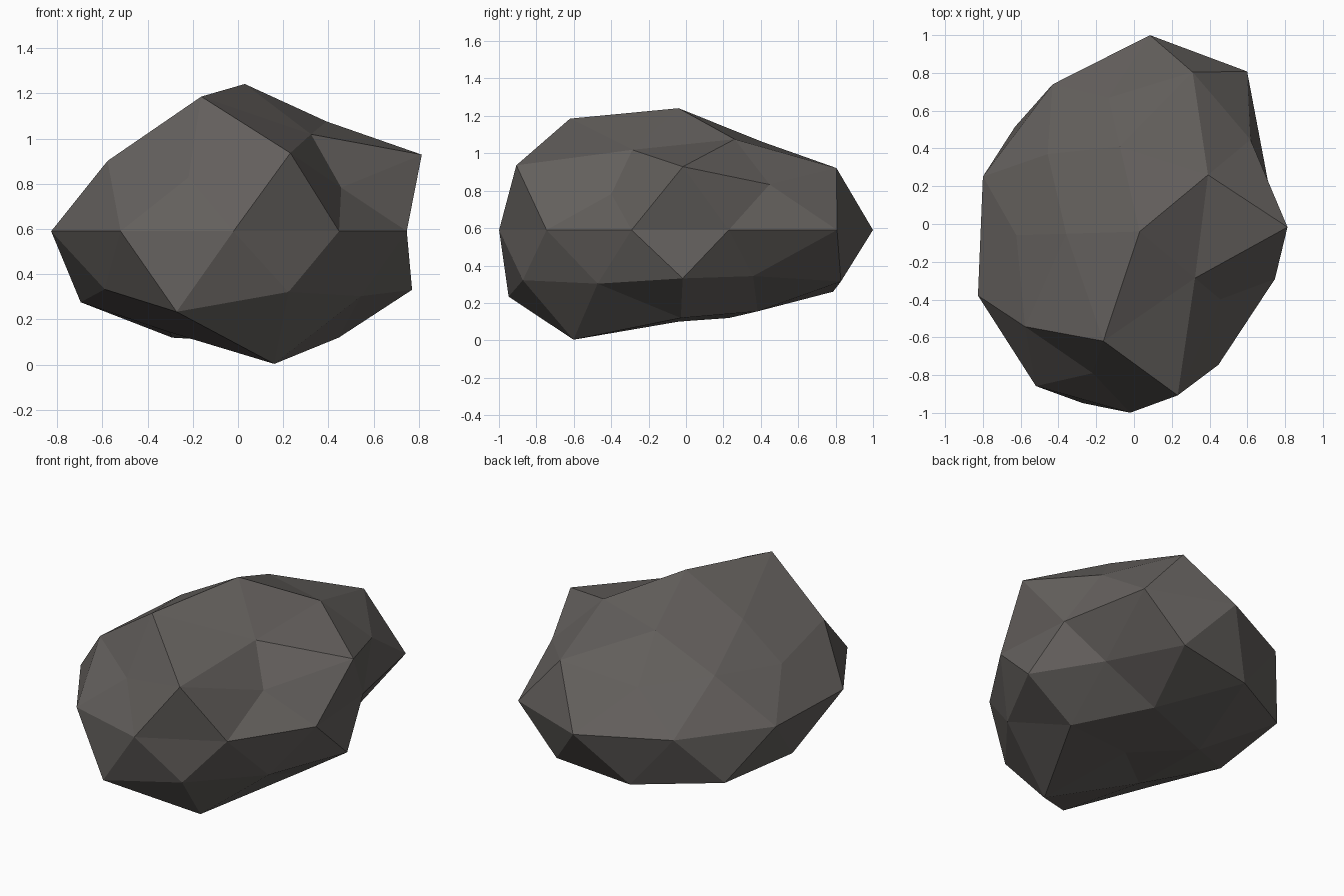
import bpy
import bmesh
import math
from mathutils import Matrix, Vector

default_cube = bpy.data.objects.get("Cube")
if default_cube:
    bpy.data.objects.remove(default_cube, do_unlink=True)


def make_material(name, colour):
    material = bpy.data.materials.new(name)
    material.use_nodes = True
    material.diffuse_color = colour
    shader = material.node_tree.nodes["Principled BSDF"]
    shader.inputs["Base Color"].default_value = colour
    shader.inputs["Roughness"].default_value = 0.9
    return material


# Dents and bulges: radial factors for each ring of the ball,
# from the top pole to the bottom pole, counter-clockwise from +x
RING_FACTORS = (
    (0.93,),
    (0.815, 0.79, 0.74, 1.0, 0.72),
    (0.92, 0.9, 0.74, 0.845, 0.94),
    (0.777, 0.73, 0.73, 0.76, 0.616),
    (0.7, 0.894, 0.904, 0.854, 0.89, 0.883, 0.863, 0.834, 0.773, 0.768),
    (0.827, 0.88, 0.953, 0.82, 0.858),
    (0.67, 0.896, 0.853, 0.968, 0.78),
    (0.79, 0.73, 0.79, 0.75, 0.985),
    (0.7,),
)

# Slightly skewed, flattened ellipsoid and the centre of the boulder
STRETCH = Matrix(((1, 0.06, 0), (0.03, 1.15, 0), (0, 0, 0.7)))
CENTRE = Vector((0.03, -0.04, 0.59))


def ring_order(vertex):
    """Sort key: height first, then compass angle around the ring."""
    x, y, z = vertex.co
    angle = round(math.degrees(math.atan2(y, x))) % 360
    return (-round(z, 2), angle)


def build_boulder(name, material):
    bm = bmesh.new()
    bmesh.ops.create_icosphere(bm, subdivisions=2, radius=1)
    bmesh.ops.rotate(bm, verts=bm.verts, cent=(0, 0, 0),
                     matrix=Matrix.Rotation(math.pi, 3, "Z"))

    # Push every corner in or out along its own direction
    factors = [factor for ring in RING_FACTORS for factor in ring]
    for vertex, factor in zip(sorted(bm.verts, key=ring_order), factors):
        vertex.co = CENTRE + (STRETCH @ vertex.co) * factor

    # Flat facets all round
    for face in bm.faces:
        face.smooth = False
    bmesh.ops.recalc_face_normals(bm, faces=bm.faces)

    mesh = bpy.data.meshes.new(name)
    bm.to_mesh(mesh)
    bm.free()
    mesh.materials.append(material)
    boulder = bpy.data.objects.new(name, mesh)
    bpy.context.collection.objects.link(boulder)
    return boulder


dark_stone = make_material("dark warm grey stone", (0.125, 0.115, 0.108, 1))
build_boulder("boulder", dark_stone)
